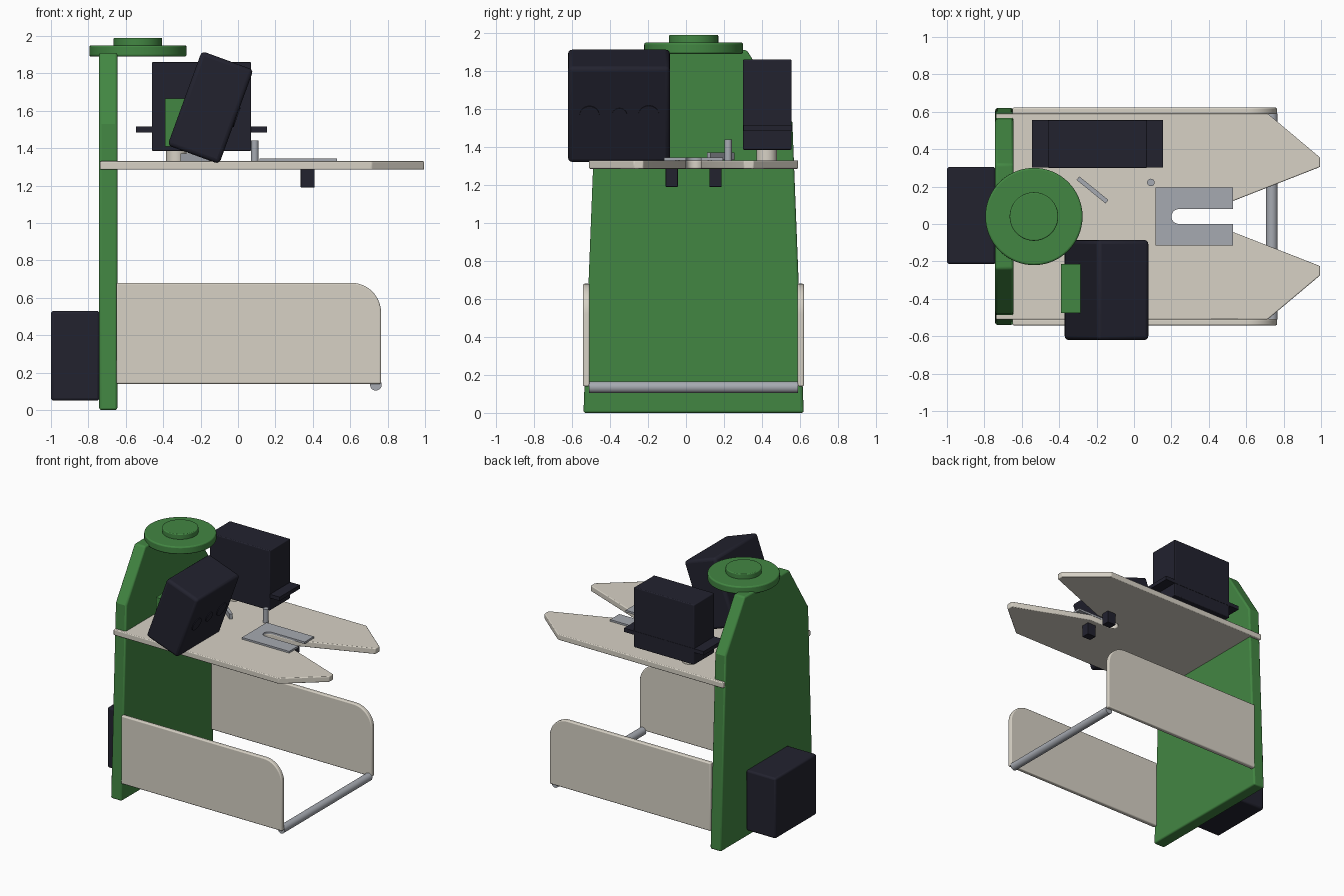
import bpy, bmesh, math
from mathutils import Vector, Matrix

if "Cube" in bpy.data.objects:
    bpy.data.objects.remove(bpy.data.objects["Cube"])


def make_mat(name, rgb):
    m = bpy.data.materials.new(name)
    m.diffuse_color = (*rgb, 1)
    m.use_nodes = True
    m.node_tree.nodes["Principled BSDF"].inputs["Base Color"].default_value = m.diffuse_color
    return m


GREEN = make_mat("green", (0.055, 0.24, 0.055))
CREAM = make_mat("cream", (0.68, 0.64, 0.56))
DARK = make_mat("dark navy", (0.016, 0.016, 0.028))
GREY = make_mat("grey metal", (0.38, 0.40, 0.44))
MID = 0.04  # y of the stand's symmetry plane


def finish(name, bm, mat, bevel=0.0, smooth=True):
    bmesh.ops.recalc_face_normals(bm, faces=bm.faces)
    me = bpy.data.meshes.new(name)
    bm.to_mesh(me)
    bm.free()
    me.materials.append(mat)
    ob = bpy.data.objects.new(name, me)
    bpy.context.collection.objects.link(ob)
    if bevel:
        b = ob.modifiers.new("bevel", 'BEVEL')
        b.width, b.segments, b.limit_method = bevel, 3, 'ANGLE'
        b.angle_limit = math.radians(40)
    if smooth:
        bpy.ops.object.select_all(action='DESELECT')
        ob.select_set(True)
        bpy.context.view_layer.objects.active = ob
        bpy.ops.object.shade_smooth_by_angle(angle=math.radians(30))
    return ob


def box(name, x, y, z, mat, bevel=0.0):
    bm = bmesh.new()
    bmesh.ops.create_cube(bm, size=1)
    for v in bm.verts:
        for i, (a, b) in enumerate((x, y, z)):
            v.co[i] = a if v.co[i] < 0 else b
    return finish(name, bm, mat, bevel, bevel > 0)


def cylinder(name, start, end, r, mat, bevel=0.0, sides=48):
    start, end = Vector(start), Vector(end)
    axis = end - start
    bm = bmesh.new()
    rot = axis.to_track_quat('Z', 'Y').to_matrix().to_4x4()
    bmesh.ops.create_cone(bm, cap_ends=True, segments=sides, radius1=r, radius2=r,
                          depth=axis.length,
                          matrix=Matrix.Translation((start + end) / 2) @ rot)
    return finish(name, bm, mat, bevel)


def prism(name, pts, axis, lo, hi, mat, bevel=0.0):
    """Extrude a 2D outline along the given axis (0=x, 1=y, 2=z)."""
    def co(p, d):
        c = list(p)
        c.insert(axis, d)
        return c
    bm = bmesh.new()
    face = bm.faces.new([bm.verts.new(co(p, lo)) for p in pts])
    ext = bmesh.ops.extrude_face_region(bm, geom=[face])
    for v in ext["geom"]:
        if isinstance(v, bmesh.types.BMVert):
            v.co[axis] = hi
    return finish(name, bm, mat, bevel)


def arc(cx, cy, r, a0, a1, n=10):
    return [(cx + r * math.cos(math.radians(a0 + (a1 - a0) * i / n)),
             cy + r * math.sin(math.radians(a0 + (a1 - a0) * i / n))) for i in range(n + 1)]


# Upright back panel, tapered with clipped shoulders
half = [(0.58, 0.0), (0.52, 1.53), (0.28, 1.91)]
outline = [(MID + y, z) for y, z in half] + [(MID - y, z) for y, z in reversed(half)]
prism("back_panel", outline, 0, -0.742, -0.645, GREEN, 0.012)

# Round cap on top of the panel
cylinder("cap_disc", (-0.535, MID, 1.89), (-0.535, MID, 1.95), 0.26, GREEN, 0.01, 64)
cylinder("cap_button", (-0.535, MID, 1.945), (-0.535, MID, 1.99), 0.13, GREEN, 0.006)

# Rear case
box("rear_case", (-1.0, -0.74), (-0.215, 0.305), (0.05, 0.53), DARK, 0.015)

# Table with two pointed prongs, a V opening and a round-ended slot
edge = [(-0.738, 0.55), (0.715, 0.55), (0.995, 0.315), (0.995, 0.265), (0.42, 0.04)]
slot = arc(0.24, 0, 0.04, 90, 270)
table = edge + slot + [(x, -y) for x, y in reversed(edge)]
prism("table", [(x, MID + y) for x, y in table], 2, 1.285, 1.33, CREAM, 0.006)

# Slotted metal plate on the table
plate = [(0.115, 0.155), (0.53, 0.155), (0.53, 0.04)] + slot
plate += [(0.53, -0.04), (0.53, -0.155), (0.115, -0.155)]
prism("slotted_plate", [(x, MID + y) for x, y in plate], 2, 1.328, 1.344, GREY)

# Post and slanted strip on the table
cylinder("post", (0.09, 0.222, 1.32), (0.09, 0.222, 1.44), 0.02, GREY, 0, 24)
strip = box("strip", (-0.1, 0.1), (-0.012, 0.012), (-0.02, 0.02), GREY)
strip.location = (-0.222, 0.182, 1.352)
strip.rotation_euler.z = math.radians(-39)

# Pegs under the table
for side in (-1, 1):
    y = MID + side * 0.115
    box("peg", (0.335, 0.41), (y - 0.032, y + 0.032), (1.19, 1.29), DARK, 0.003)

# Low side panels with a rounded front corner
side_outline = [(-0.65, 0.14), (0.765, 0.14)] + arc(0.605, 0.52, 0.16, 0, 90, 14) + [(-0.65, 0.68)]
for side in (-1, 1):
    lo, hi = sorted((MID + side * 0.547, MID + side * 0.582))
    prism("side_panel", side_outline, 1, lo, hi, CREAM, 0.008)

# Cross bar joining the side panels
cylinder("cross_bar", (0.737, MID - 0.55, 0.135), (0.737, MID + 0.55, 0.135), 0.031, GREY, 0, 32)

# Upright case with a ledge, standing on a short foot
box("upright_case", (-0.46, 0.07), (0.30, 0.555), (1.385, 1.86), DARK, 0.006)
box("case_ledge", (-0.545, 0.155), (0.302, 0.557), (1.485, 1.515), DARK)
cylinder("case_foot", (-0.33, 0.425, 1.32), (-0.33, 0.425, 1.40), 0.054, CREAM, 0, 32)

# Tilted display case with three dials on its lower face
pivot = Matrix.Translation((-0.147, -0.353, 1.617)) @ Matrix.Rotation(math.radians(20), 4, 'Y')
case = box("tilted_case", (-0.147, 0.147), (-0.268, 0.268), (-0.268, 0.268), DARK, 0.022)
case.matrix_world = pivot
for y, r in ((-0.155, 0.052), (0.003, 0.04), (0.157, 0.055)):
    dial = cylinder("dial", (0.14, y, 0.0), (0.152, y, 0.0), r, DARK, 0, 32)
    dial.matrix_world = pivot

# Bracket behind the tilted case
box("case_bracket", (-0.39, -0.24), (-0.475, -0.215), (1.41, 1.665), GREEN)
